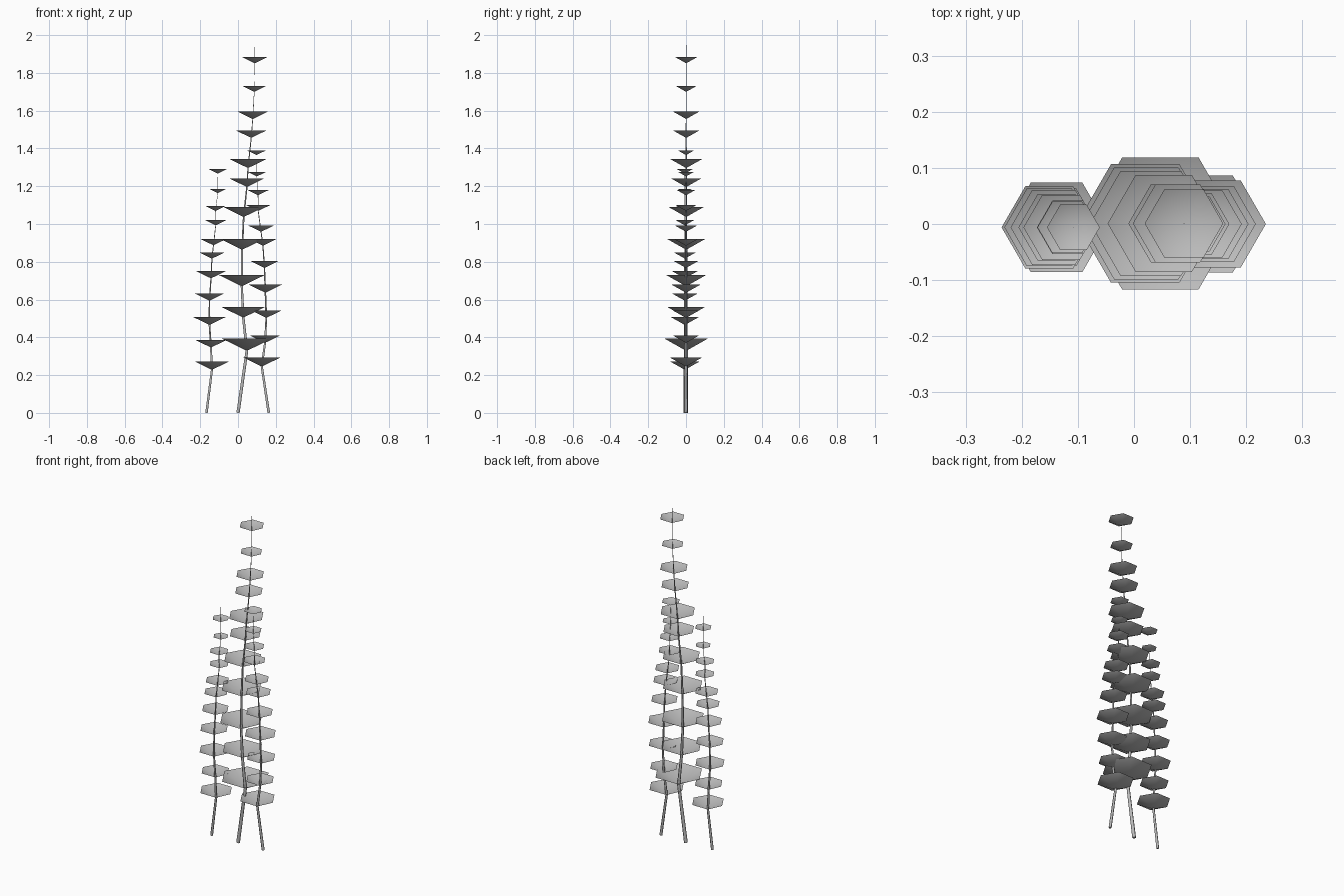
import bpy
import bmesh
from math import cos, sin, pi
from mathutils import Vector

cube = bpy.data.objects.get("Cube")
if cube:
    bpy.data.objects.remove(cube, do_unlink=True)


def make_material(name, color):
    material = bpy.data.materials.new(name)
    material.use_nodes = True
    material.diffuse_color = color
    material.node_tree.nodes["Principled BSDF"].inputs["Base Color"].default_value = color
    return material


grey = make_material("plain grey", (0.5, 0.5, 0.5, 1))
SIDES = 6
CUP_DEPTH = 0.49   # depth of a leaf cup relative to its radius


def link(name, data):
    obj = bpy.data.objects.new(name, data)
    bpy.context.collection.objects.link(obj)
    data.materials.append(grey)
    return obj


def make_stem(name, points, thickness):
    """Tapering six-sided tube through the given points."""
    curve = bpy.data.curves.new(name, "CURVE")
    curve.dimensions = "3D"
    curve.bevel_depth = thickness
    curve.bevel_resolution = 1
    curve.use_fill_caps = True
    spline = curve.splines.new("POLY")
    spline.points.add(len(points) - 1)
    top = points[-1].z
    for target, point in zip(spline.points, points):
        target.co = (*point, 1)
        target.radius = max(0.01, 1 - point.z / top)
    spline.use_smooth = True
    return link(name, curve)


def make_whorls(name, whorls, y):
    """Open six-sided leaf cups, facing up, threaded on a stem."""
    bm = bmesh.new()
    for x, z, radius in whorls:
        tip = bm.verts.new((x, y, z - radius * CUP_DEPTH))
        angles = [2 * pi * i / SIDES for i in range(SIDES)]
        rim = [bm.verts.new((x + radius * cos(a), y + radius * sin(a), z)) for a in angles]
        # Wound so that the inside of the cup is the front of each face
        for i in range(SIDES):
            face = bm.faces.new((tip, rim[i], rim[(i + 1) % SIDES]))
            face.smooth = True
    mesh = bpy.data.meshes.new(name)
    bm.to_mesh(mesh)
    bm.free()
    return link(name, mesh)


def make_plant(side, base_x, y, tip, thickness, whorls):
    points = [Vector((base_x, y, 0))]
    points += [Vector((x, y, z - r * CUP_DEPTH)) for x, z, r in whorls]
    points.append(Vector((whorls[-1][0], y, tip)))
    make_stem(side + "_stem", points, thickness)
    make_whorls(side + "_leaf_whorls", whorls, y)


# Tall middle stalk: whorls as (x, top height, radius)
make_plant("middle", 0, 0.001, 2, 0.01, [
    (.047, .395, .136), (.028, .56, .114), (.02, .73, .122), (.022, .92, .115),
    (.03, 1.09, .108), (.047, 1.24, .09), (.053, 1.345, .1), (.07, 1.495, .08),
    (.078, 1.595, .08), (.086, 1.73, .062), (.089, 1.885, .07)])

# Short stalk on the right side
make_plant("right", -.167, -.006, 1.38, 0.0075, [
    (-.138, .273, .092), (-.143, .385, .08), (-.151, .507, .085), (-.151, .633, .08),
    (-.143, .75, .077), (-.138, .85, .068), (-.13, .92, .067), (-.118, 1.02, .055),
    (-.119, 1.095, .053), (-.107, 1.185, .043), (-.108, 1.29, .047)])

# Medium stalk on the left side
make_plant("left", .163, 0, 1.48, 0.008, [
    (.126, .294, .1), (.143, .41, .08), (.15, .543, .082), (.145, .68, .09),
    (.14, .805, .077), (.132, .92, .072), (.122, .993, .07), (.107, 1.1, .063),
    (.106, 1.18, .057), (.1, 1.275, .047), (.098, 1.39, .051)])
